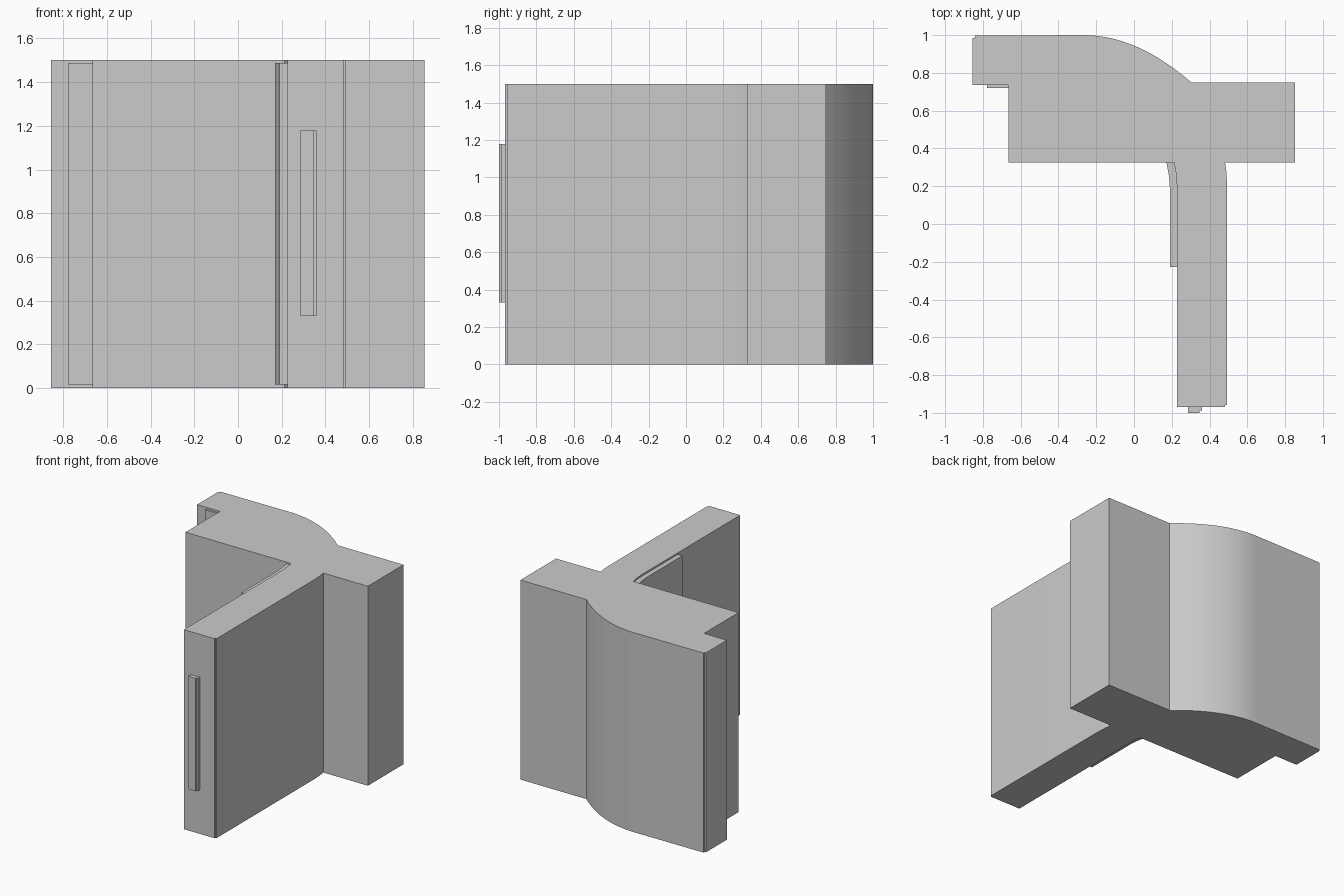
import bpy, bmesh

if "Cube" in bpy.data.objects:
    bpy.data.objects.remove(bpy.data.objects["Cube"])


def extrude_profile(name, points, z0, z1, smooth=False):
    """Extrude an outline in the XY plane from z0 to z1."""
    bm = bmesh.new()
    face = bm.faces.new([bm.verts.new((x, y, z0)) for x, y in points])
    ext = bmesh.ops.extrude_face_region(bm, geom=[face])
    for v in ext["geom"]:
        if isinstance(v, bmesh.types.BMVert):
            v.co.z = z1
    bmesh.ops.recalc_face_normals(bm, faces=bm.faces)
    mesh = bpy.data.meshes.new(name)
    bm.to_mesh(mesh)
    bm.free()
    obj = bpy.data.objects.new(name, mesh)
    bpy.context.collection.objects.link(obj)
    if smooth:
        bpy.ops.object.select_all(action='DESELECT')
        bpy.context.view_layer.objects.active = obj
        obj.select_set(True)
        bpy.ops.object.shade_smooth_by_angle()
    return obj


# Rounded shoulder falling from the top edge to the right arm
N = 20
shoulder = [(-0.27 + 0.575 * i / N, 1.0 - 0.252 * (i / N) ** 2) for i in range(N + 1)]

# Main body: T-shaped section with a stepped left lip and a long stem
body = [(-0.855, 0.735), (-0.855, 0.985), (-0.843, 0.985), (-0.843, 0.997)]
body += shoulder
body += [(0.853, 0.748), (0.853, 0.325),
         (0.482, 0.325), (0.49, 0.27), (0.493, 0.2),      # stem, right flank
         (0.493, -0.957), (0.482, -0.957), (0.482, -0.968),
         (0.227, -0.968), (0.227, 0.2), (0.222, 0.27), (0.212, 0.325),
         (-0.665, 0.325), (-0.665, 0.735)]
extrude_profile("body", body, 0.0, 1.5, smooth=True)

# Thin pad under the left lip
extrude_profile("lip_pad", [(-0.778, 0.72), (-0.665, 0.72), (-0.665, 0.735), (-0.778, 0.735)],
                0.017, 1.487)

# Raised panel on the left flank of the stem, flaring into the corner
extrude_profile("stem_panel", [(0.19, -0.228), (0.227, -0.228), (0.227, 0.2), (0.222, 0.27),
                               (0.212, 0.325), (0.172, 0.325), (0.184, 0.26), (0.19, 0.19)],
                0.017, 1.487, smooth=True)

# Stepped strip on the front end of the stem
extrude_profile("front_strip", [(0.287, -1.0), (0.348, -1.0), (0.348, -0.987), (0.36, -0.987),
                                (0.36, -0.968), (0.287, -0.968)], 0.33, 1.178)
